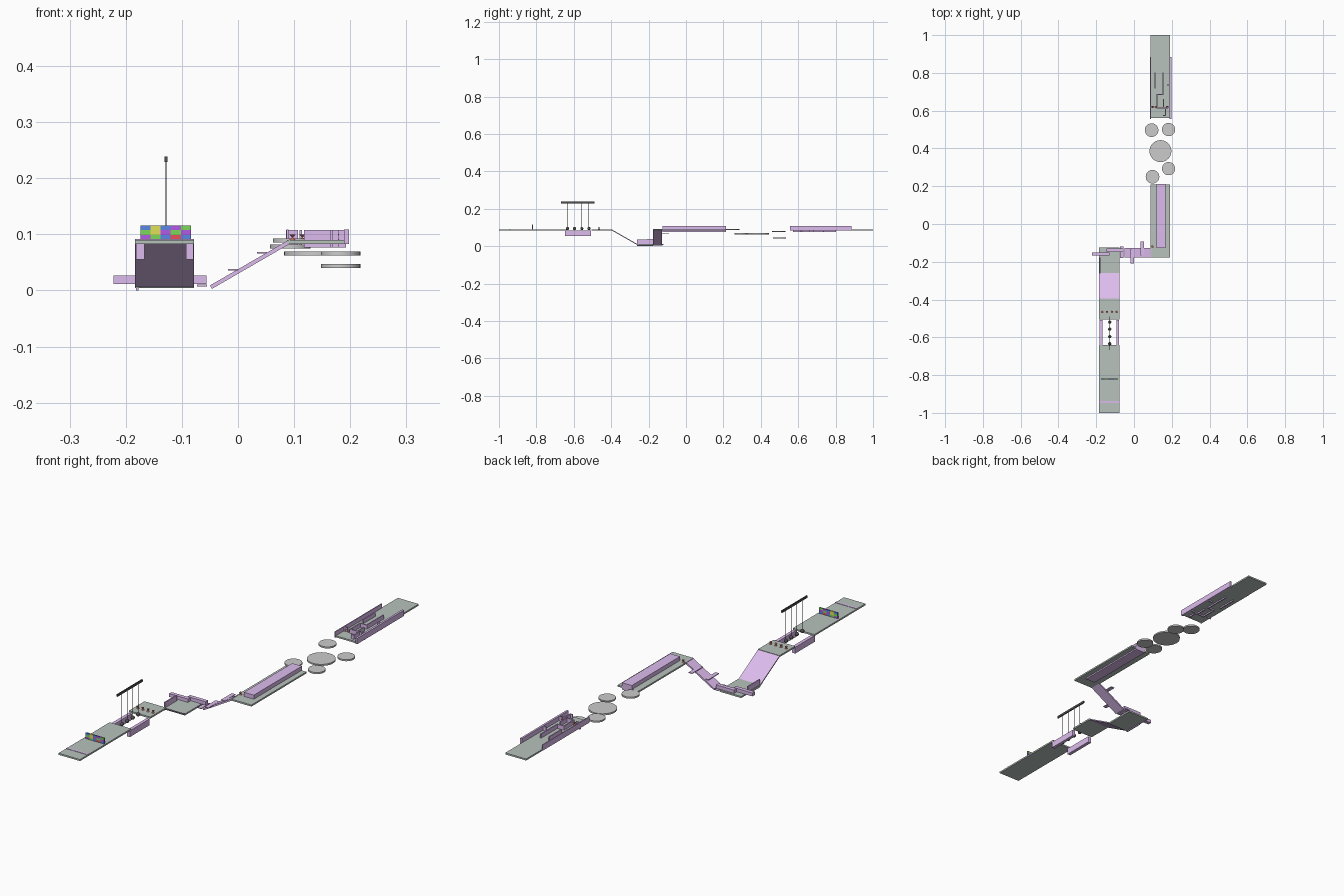
import bpy, math
from mathutils import Vector


def mat(name, rgb):
    m = bpy.data.materials.new(name)
    m.diffuse_color = (*rgb, 1)
    return m


LILAC = mat("lilac", (0.72, 0.5, 0.85))
GREY = mat("floor_grey", (0.48, 0.54, 0.51))
DISC = mat("disc_grey", (0.6, 0.6, 0.6))
DARK = mat("dark", (0.08, 0.08, 0.08))
RED = mat("rust_red", (0.5, 0.15, 0.12))


def finish(name, m):
    o = bpy.context.object
    o.name = name
    if m:
        o.data.materials.append(m)
    return o


def box(name, x0, x1, y0, y1, z0, z1, m):
    bpy.ops.mesh.primitive_cube_add(size=1, location=((x0+x1)/2, (y0+y1)/2, (z0+z1)/2))
    o = finish(name, m)
    o.scale = (x1-x0, y1-y0, z1-z0)
    return o


def slope(name, a, b, width, thick, m):
    # thin slab whose top centre line runs from a to b
    a, b = Vector(a), Vector(b)
    d = b - a
    rot = d.to_track_quat('Y', 'Z')
    mid = (a + b) / 2 - rot @ Vector((0, 0, thick/2))
    bpy.ops.mesh.primitive_cube_add(size=1, location=mid)
    o = finish(name, m)
    o.rotation_euler = rot.to_euler()
    o.scale = (width, d.length, thick)
    return o


def cyl(name, x, y, z0, z1, r, m, n=32):
    bpy.ops.mesh.primitive_cylinder_add(vertices=n, radius=r, depth=z1-z0, location=(x, y, (z0+z1)/2))
    o = finish(name, m)
    bpy.ops.object.shade_smooth_by_angle()
    return o


def hourglass(name, x, y, z):
    # two cones meeting at their tips
    for r1, r2, dz in ((0.006, 0.001, 0.0025), (0.001, 0.006, 0.0075)):
        bpy.ops.mesh.primitive_cone_add(vertices=12, radius1=r1, radius2=r2, depth=0.005,
                                        location=(x, y, z + dz))
        finish(name, RED)


# Floors
ZB, ZT = 0.083, 0.09
XL, XR = -0.184, -0.078
box("start_floor", XL, XR, -1.0, -0.64, ZB, ZT, GREY)
box("second_floor", XL, XR, -0.505, -0.395, ZB, ZT, GREY)
box("low_floor", XL, XR, -0.262, -0.125, 0.004, 0.011, GREY)
box("beam_floor", 0.087, 0.19, -0.177, 0.21, ZB, ZT, GREY)
box("end_floor", 0.087, 0.19, 0.56, 1.0, ZB, ZT, GREY)
box("start_line", XL, XR, -0.947, -0.937, ZB, 0.0915, LILAC)

# Coloured brick wall
palette = [mat("brick_%d" % i, c) for i, c in enumerate(
    [(0.1, 0.25, 0.8), (0.75, 0.75, 0.1), (0.45, 0.1, 0.8), (0.2, 0.7, 0.1), (0.85, 0.08, 0.1)])]
rows = [(2, 3, 0, 4, 0), (3, 1, 2, 3, 2), (0, 1, 0, 2, 3)]
for r, row in enumerate(rows):
    for c, k in enumerate(row):
        x = -0.174 + c * 0.018
        z = ZT + r * 0.0087
        box("brick", x, x + 0.018, -0.823, -0.817, z, z + 0.0087, palette[k])

# Side rails and hanging balls
box("gap_rail", -0.182, -0.167, -0.648, -0.508, 0.055, 0.083, LILAC)
box("gap_rail", -0.093, -0.079, -0.648, -0.508, 0.055, 0.083, LILAC)
box("hanger_bar", -0.131, -0.126, -0.668, -0.49, 0.229, 0.239, DARK)
for y in (-0.634, -0.596, -0.557, -0.519):
    cyl("rope", -0.1285, y, 0.095, 0.23, 0.001, DARK, 8)
    bpy.ops.mesh.primitive_uv_sphere_add(segments=20, ring_count=12, radius=0.0085,
                                         location=(-0.1285, y, 0.094))
    finish("ball", DARK)
    bpy.ops.object.shade_smooth()

# Small hourglass markers
for x in (-0.168, -0.143, -0.117, -0.092):
    hourglass("marker", x, -0.465, ZT)
for x, y in ((0.097, -0.12), (0.098, 0.62), (0.115, 0.62), (0.175, 0.62)):
    hourglass("marker", x, y, ZT)

# Ramps, low wall and pushers
slope("down_ramp", (-0.131, -0.398, 0.09), (-0.131, -0.258, 0.01), XR - XL, 0.005, LILAC)
slope("up_ramp", (-0.05, -0.152, 0.009), (0.092, -0.152, 0.091), 0.05, 0.007, LILAC)
box("low_side_wall", -0.182, -0.177, -0.262, -0.177, 0.0, 0.035, LILAC)
box("low_pusher", -0.222, -0.13, -0.167, -0.15, 0.012, 0.027, LILAC)
box("low_pusher", -0.145, -0.056, -0.147, -0.13, 0.012, 0.027, LILAC)
for x, y0, y1, z in ((-0.064, -0.18, -0.12, 0.009), (-0.009, -0.208, -0.132, 0.037),
                     (0.043, -0.168, -0.092, 0.067)):
    box("ramp_pusher", x - 0.009, x + 0.009, y0, y1, z - 0.0015, z + 0.0015, LILAC)

# Raised beam
box("beam", 0.118, 0.166, -0.126, 0.213, 0.077, 0.108, LILAC)

# Stepping discs
for x, y, z, r in ((0.098, 0.25, 0.089, 0.036), (0.183, 0.293, 0.066, 0.035), (0.14, 0.386, 0.066, 0.058),
                   (0.093, 0.497, 0.0785, 0.036), (0.183, 0.5, 0.044, 0.035)):
    cyl("stepping_disc", x, y, z - 0.0035, z + 0.0035, r, DISC)

# Maze: outer side walls, then inner walls as (x0, y0, x1, y1) centre lines
box("maze_side_wall", 0.086, 0.09, 0.555, 0.885, ZB, 0.109, LILAC)
box("maze_side_wall", 0.189, 0.198, 0.555, 0.885, ZB, 0.109, LILAC)
inner = [(0.112, 0.72, 0.112, 0.80), (0.154, 0.685, 0.154, 0.80), (0.122, 0.685, 0.154, 0.685),
         (0.122, 0.615, 0.122, 0.685), (0.122, 0.615, 0.177, 0.615), (0.157, 0.615, 0.157, 0.66),
         (0.167, 0.575, 0.167, 0.615), (0.157, 0.575, 0.167, 0.575), (0.176, 0.735, 0.19, 0.735),
         (0.088, 0.62, 0.104, 0.62), (0.177, 0.62, 0.19, 0.62)]
t = 0.0025
for x0, y0, x1, y1 in inner:
    box("maze_wall", x0 - t, x1 + t, y0 - t, y1 + t, 0.077, 0.108, LILAC)
